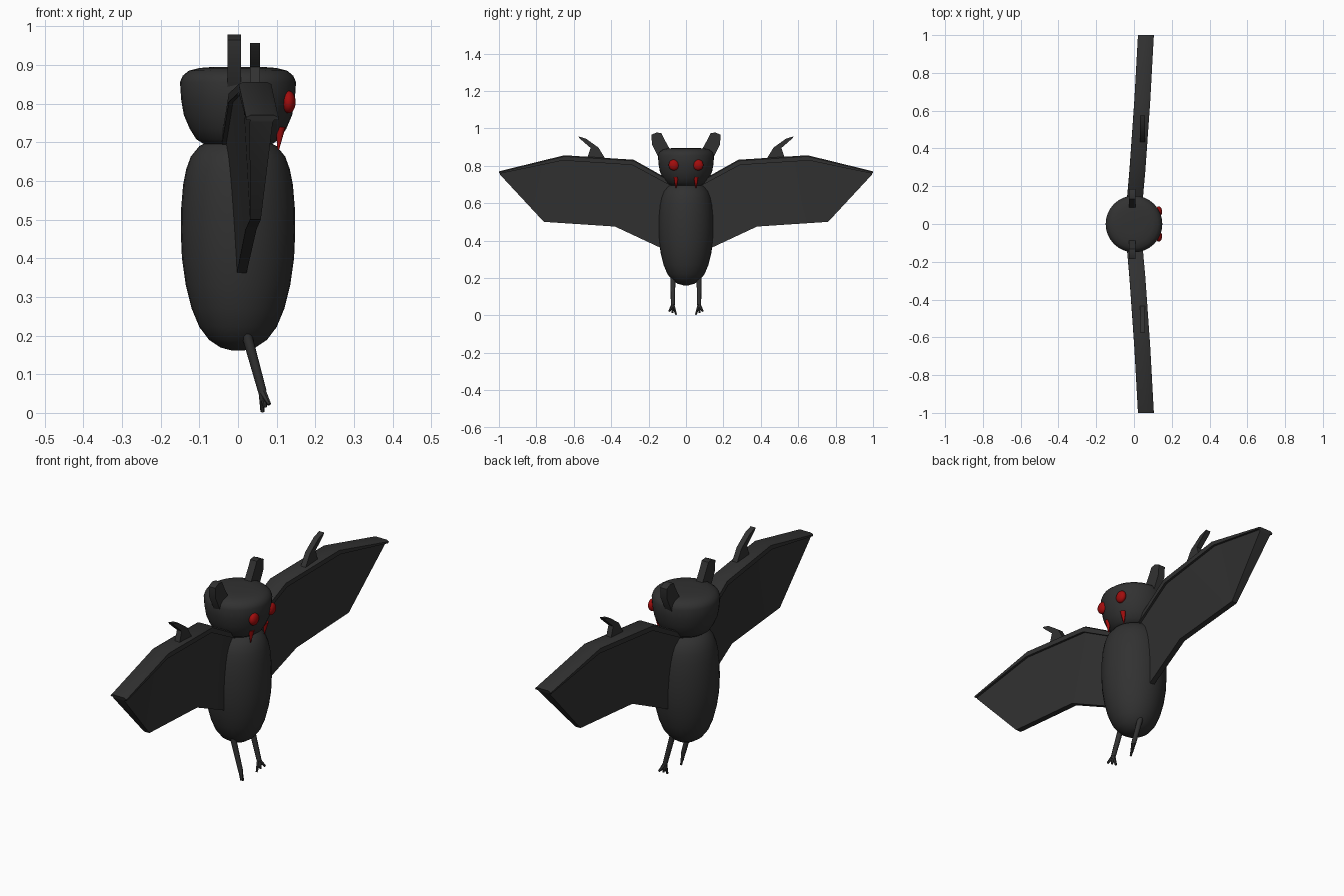
import bpy, bmesh, math
from mathutils import Vector

if "Cube" in bpy.data.objects:
    bpy.data.objects.remove(bpy.data.objects["Cube"])


def material(name, rgb):
    m = bpy.data.materials.new(name)
    m.diffuse_color = (*rgb, 1)
    m.use_nodes = True
    m.node_tree.nodes["Principled BSDF"].inputs["Base Color"].default_value = m.diffuse_color
    return m


FUR = material("charcoal", (0.031, 0.031, 0.031))
RED = material("red", (0.36, 0.004, 0.004))


def finish(bm, name, mat, angle=35):
    bmesh.ops.recalc_face_normals(bm, faces=bm.faces)
    me = bpy.data.meshes.new(name)
    bm.to_mesh(me)
    bm.free()
    me.materials.append(mat)
    ob = bpy.data.objects.new(name, me)
    bpy.context.collection.objects.link(ob)
    bpy.ops.object.select_all(action='DESELECT')
    ob.select_set(True)
    bpy.context.view_layer.objects.active = ob
    bpy.ops.object.shade_smooth_by_angle(angle=math.radians(angle))
    return ob


def loft(bm, rings):
    """Skin closed rings of equal length and cap both ends."""
    rows = [[bm.verts.new(p) for p in r] for r in rings]
    n = len(rows[0])
    for a, b in zip(rows, rows[1:]):
        for i in range(n):
            j = (i + 1) % n
            bm.faces.new((a[i], a[j], b[j], b[i]))
    bm.faces.new(rows[0])
    bm.faces.new(rows[-1])


def lathe(name, profile, sides=32):
    bm = bmesh.new()
    loft(bm, [[(r * math.cos(2 * math.pi * i / sides),
                r * math.sin(2 * math.pi * i / sides), z) for i in range(sides)]
              for r, z in profile])
    return finish(bm, name, FUR, 50)


def plate(name, outline, x0, x1, s):
    """Outline in y, z given a thickness along x."""
    bm = bmesh.new()
    loft(bm, [[(x, s * y, z) for y, z in outline] for x in (x0, x1)])
    return finish(bm, name, FUR)


def rod(bm, a, b, r0, r1, sides=8):
    a, b = Vector(a), Vector(b)
    q = (b - a).to_track_quat('Z', 'Y')
    loft(bm, [[p + q @ Vector((r * math.cos(2 * math.pi * i / sides),
                               r * math.sin(2 * math.pi * i / sides), 0))
               for i in range(sides)] for p, r in ((a, r0), (b, r1))])


# Body and head
lathe("body", [(0.015, 0.161), (0.045, 0.169), (0.075, 0.189), (0.1, 0.222),
               (0.12, 0.27), (0.135, 0.33), (0.145, 0.4), (0.148, 0.47),
               (0.147, 0.53), (0.142, 0.59), (0.134, 0.63), (0.122, 0.663),
               (0.1, 0.69), (0.07, 0.705)])
lathe("head", [(0.05, 0.687), (0.085, 0.693), (0.108, 0.708), (0.125, 0.735),
               (0.14, 0.77), (0.147, 0.81), (0.15, 0.855), (0.143, 0.872),
               (0.127, 0.885), (0.1, 0.892), (0.06, 0.895)])

# Wing stations: top (y, z), bottom (y, z), centre x at top and bottom,
# half thickness of the membrane at its bottom
STATIONS = [((0.08, 0.72), (0.08, 0.335), 0.0, 0.004, 0.012),
            ((0.28, 0.832), (0.38, 0.475), 0.018, 0.034, 0.014),
            ((0.65, 0.856), (0.76, 0.5), 0.044, 0.045, 0.014),
            ((1.0, 0.77), (0.994, 0.752), 0.063, 0.06, 0.03)]


def wing(s):
    rings = []
    for (ty, tz), (by, bz), tx, bx, half in STATIONS:
        k = min(0.028 / (tz - bz), 0.7)      # depth of the leading edge bar
        my, mz = ty + (by - ty) * k, tz + (bz - tz) * k
        rings.append([(tx + 0.03, s * ty, tz), (tx + 0.042, s * ty, tz - 0.006),
                      (tx + 0.042, s * my, mz), (tx + 0.031, s * my, mz),
                      (bx + half, s * by, bz), (bx - half, s * by, bz),
                      (tx - 0.031, s * my, mz), (tx - 0.042, s * my, mz),
                      (tx - 0.042, s * ty, tz - 0.006), (tx - 0.03, s * ty, tz)])
    bm = bmesh.new()
    loft(bm, rings)
    return finish(bm, "wing", FUR, 30)


for s in (1, -1):
    wing(s)

    # Ear and thumb claw
    plate("ear", [(0.07, 0.86), (0.118, 0.945), (0.132, 0.974), (0.158, 0.978),
                  (0.185, 0.965), (0.182, 0.915), (0.145, 0.84), (0.1, 0.82)],
          -0.027, 0.008, s)
    plate("thumb_claw", [(0.43, 0.835), (0.468, 0.897), (0.535, 0.945),
                         (0.575, 0.957), (0.57, 0.947), (0.51, 0.895),
                         (0.53, 0.835)], 0.031, 0.057, s)

    # Leg with three toes
    bm = bmesh.new()
    ankle = (0.063, s * 0.07, 0.055)
    rod(bm, (0.012, s * 0.07, 0.24), ankle, 0.014, 0.011)
    for toe in ((0.081, s * 0.09, 0.022), (0.07, s * 0.072, 0.014),
                (0.063, s * 0.052, 0.003)):
        rod(bm, ankle, toe, 0.01, 0.005, 6)
    finish(bm, "leg", FUR, 50)

    # Eye
    bm = bmesh.new()
    bmesh.ops.create_uvsphere(bm, u_segments=20, v_segments=12, radius=1)
    for v in bm.verts:
        v.co = (0.131 + 0.018 * v.co.x, s * 0.065 + 0.028 * v.co.y,
                0.804 + 0.029 * v.co.z)
    finish(bm, "eye", RED, 60)

    # Fang
    bm = bmesh.new()
    rod(bm, (0.11, s * 0.054, 0.74), (0.104, s * 0.053, 0.68), 0.013, 0.002, 10)
    finish(bm, "fang", RED, 50)
